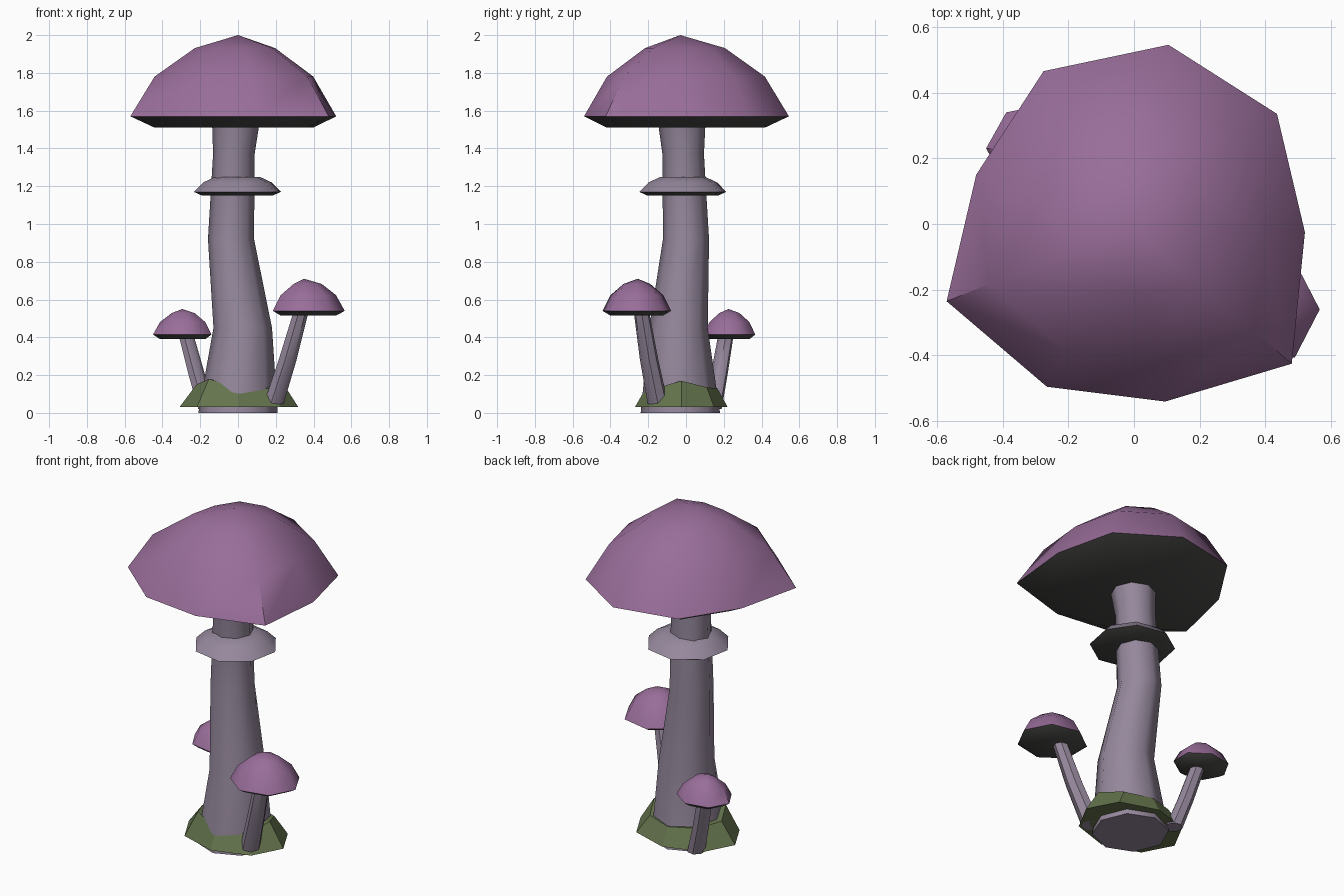
import bpy, bmesh, math
from mathutils import Vector

if "Cube" in bpy.data.objects:
    bpy.data.objects.remove(bpy.data.objects["Cube"])


def material(name, rgb):
    m = bpy.data.materials.new(name)
    m.diffuse_color = (*rgb, 1)
    m.use_nodes = True
    m.node_tree.nodes["Principled BSDF"].inputs["Base Color"].default_value = m.diffuse_color
    return m


PURPLE = material("purple cap", (0.32, 0.155, 0.325))
STEM = material("pale stem", (0.30, 0.245, 0.33))
GILL = material("dark gills", (0.07, 0.07, 0.067))
GRASS = material("moss green", (0.13, 0.175, 0.075))


def loft(name, rings, mats, gill_below=None, smooth=True):
    """Skin a list of rings; a one-point ring closes to a tip."""
    bm = bmesh.new()
    vr = [[bm.verts.new(p) for p in r] for r in rings]
    for a, b in zip(vr, vr[1:]):
        n = len(a)
        for i in range(n):
            j = (i + 1) % n
            if len(b) == 1:
                bm.faces.new((a[i], a[j], b[0]))
            else:
                bm.faces.new((a[i], a[j], b[j], b[i]))
    bm.faces.new(vr[0][::-1])
    if len(vr[-1]) > 1:
        bm.faces.new(vr[-1])
    bmesh.ops.recalc_face_normals(bm, faces=bm.faces)
    if gill_below is not None:
        for f in bm.faces:
            if f.calc_center_median().z < gill_below:
                f.material_index = 1
    me = bpy.data.meshes.new(name)
    bm.to_mesh(me)
    bm.free()
    for m in mats:
        me.materials.append(m)
    ob = bpy.data.objects.new(name, me)
    bpy.context.collection.objects.link(ob)
    if smooth:
        bpy.ops.object.select_all(action='DESELECT')
        ob.select_set(True)
        bpy.context.view_layer.objects.active = ob
        bpy.ops.object.shade_smooth_by_angle(angle=math.radians(50))
    return ob


def polygon(cx, cy, z, r, n, phase=0.0, sy=1.0):
    return [Vector((cx + r * math.cos(phase + math.tau * i / n),
                    cy + r * sy * math.sin(phase + math.tau * i / n), z))
            for i in range(n)]


def cap(name, outline, centre, apex, rim, top, drop):
    """Dome over a rim outline, with a dark bevelled underside."""
    c = Vector(centre)
    h = top - rim
    rings = []
    for s, z in ((0.77, rim - drop), (1, rim), (0.77, rim + 0.49 * h), (0.39, rim + 0.84 * h)):
        rings.append([(c.x + (p[0] - c.x) * s, c.y + (p[1] - c.y) * s, z) for p in outline])
    rings.append([(apex[0], apex[1], top)])
    loft(name, rings, (PURPLE, GILL), gill_below=rim)


def stalk(name, path, n, phase=0.0):
    loft(name, [polygon(x, y, z, r, n, phase) for x, y, z, r in path], (STEM,))


# main cap with an uneven nine-sided rim
rim = [(0.52, -0.025), (0.435, 0.335), (0.105, 0.545), (-0.275, 0.465), (-0.48, 0.15),
       (-0.57, -0.235), (-0.265, -0.495), (0.095, -0.54), (0.48, -0.425)]
cap("main_cap", rim, (-0.01, -0.01), (0, -0.03), 1.57, 2.0, 0.06)

# crooked main stem
stalk("main_stem", [(0.0, -0.03, 0.0, 0.21), (0.025, -0.04, 0.45, 0.155),
                    (-0.037, 0.0, 0.92, 0.122), (-0.022, -0.015, 1.37, 0.11),
                    (-0.012, -0.022, 1.53, 0.125)], 8)

# collar around the stem
loft("stem_collar", [polygon(-0.003, -0.017, z, r, 8, 0.2)
                     for z, r in ((1.15, 0.19), (1.17, 0.235), (1.22, 0.185), (1.25, 0.12))],
     (STEM, GILL), gill_below=1.17)

# small mushroom at the front right
cap("right_small_cap", polygon(0.365, -0.26, 0, 0.2, 7, 0, 0.93),
    (0.365, -0.26), (0.35, -0.255), 0.54, 0.71, 0.025)
stalk("right_small_stem", [(0.18, -0.145, 0.03, 0.056), (0.26, -0.195, 0.28, 0.05),
                           (0.33, -0.235, 0.53, 0.042)], 7)

# small mushroom at the back left
cap("left_small_cap", polygon(-0.287, 0.23, 0, 0.163, 7, math.pi, 0.86),
    (-0.287, 0.23), (-0.295, 0.225), 0.415, 0.55, 0.025)
stalk("left_small_stem", [(-0.165, 0.14, 0.02, 0.05), (-0.22, 0.175, 0.2, 0.046),
                          (-0.275, 0.21, 0.405, 0.042)], 7)

# mossy mound with an uneven top edge
heights = (0.17, 0.135, 0.13, 0.14, 0.15, 0.18, 0.125, 0.13)
base = polygon(0.005, -0.025, 0.03, 0.315, 8, 0, 0.78)
crest = polygon(0.005, -0.025, 0, 0.225, 8, 0, 0.85)
for p, h in zip(crest, heights):
    p.z = h
loft("moss_mound", [base, crest, [(0.01, -0.03, 0.14)]], (GRASS,), smooth=False)
